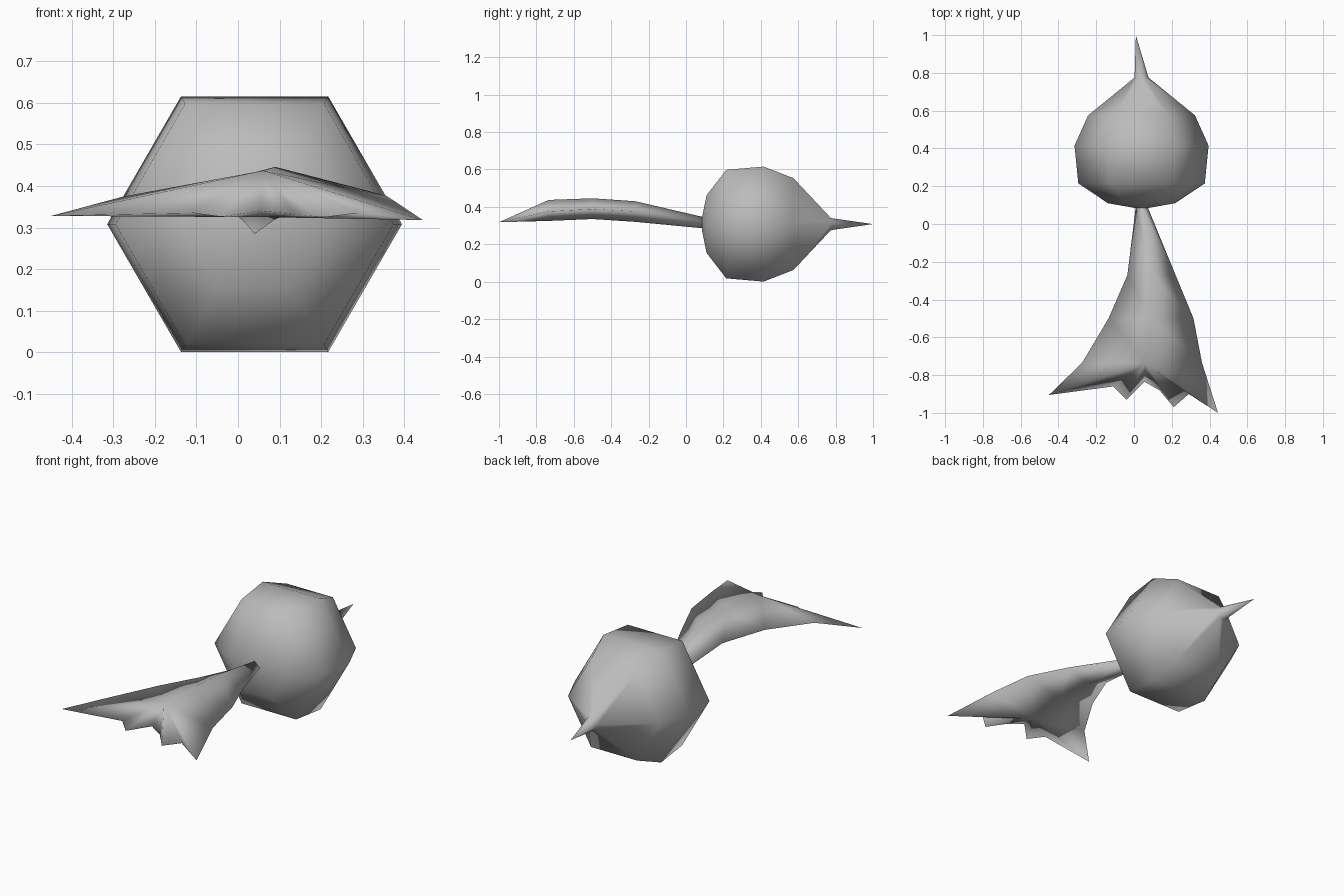
import bpy, bmesh, math

cube = bpy.data.objects.get("Cube")
if cube:
    bpy.data.objects.remove(cube, do_unlink=True)

GREY = (0.5, 0.5, 0.5, 1)
mat = bpy.data.materials.new("plain grey")
mat.use_nodes = True
mat.diffuse_color = GREY
mat.node_tree.nodes["Principled BSDF"].inputs["Base Color"].default_value = GREY


def finish(name, bm):
    bmesh.ops.recalc_face_normals(bm, faces=bm.faces)
    for f in bm.faces:
        f.smooth = True
    mesh = bpy.data.meshes.new(name)
    bm.to_mesh(mesh)
    bm.free()
    mesh.materials.append(mat)
    obj = bpy.data.objects.new(name, mesh)
    bpy.context.collection.objects.link(obj)
    return obj


def loft(bm, rings):
    """Join matching closed rings of points with quads."""
    loops = [[bm.verts.new(p) for p in ring] for ring in rings]
    for a, b in zip(loops, loops[1:]):
        n = len(a)
        for i in range(n):
            j = (i + 1) % n
            bm.faces.new((a[i], a[j], b[j], b[i]))
    return loops


# Six-sided bulb with a back spike
CX, CZ = 0.04, 0.308
profile = [(0.085, 0.037), (0.11, 0.178), (0.215, 0.335),
           (0.415, 0.355), (0.575, 0.283), (0.775, 0.037)]
bm = bmesh.new()
rings = [[(CX + r * math.cos(math.tau * i / 6), y, CZ + r * math.sin(math.tau * i / 6))
          for i in range(6)] for y, r in profile]
loops = loft(bm, rings)
bm.faces.new(loops[0])
tip = bm.verts.new((0.01, 1.0, CZ))
for i in range(6):
    bm.faces.new((loops[-1][i], loops[-1][(i + 1) % 6], tip))
finish("bulb_body", bm)

# Flared fin: stations of y, left x, right x, rim z, ridge x, ridge z, keel z
stations = [(0.095, 0.01, 0.07, 0.315, 0.04, 0.345, 0.285),
            (-0.27, -0.035, 0.22, 0.375, 0.09, 0.43, 0.32),
            (-0.5, -0.135, 0.315, 0.388, 0.09, 0.446, 0.335),
            (-0.735, -0.275, 0.36, 0.375, 0.06, 0.437, 0.325)]
bm = bmesh.new()
loops = loft(bm, [[(lx, y, rim), (rx, y, top), (hx, y, rim), (rx, y, keel)]
                  for y, lx, hx, rim, rx, top, keel in stations])
bm.faces.new(loops[0])
left, ridge, right, keel = loops[-1]

# Ragged front edge of the fin
edge = [bm.verts.new(p) for p in (
    (-0.45, -0.905, 0.328), (-0.11, -0.86, 0.335), (-0.04, -0.93, 0.326),
    (0.055, -0.835, 0.34), (0.135, -0.88, 0.332), (0.21, -0.97, 0.325),
    (0.29, -0.9, 0.335), (0.445, -1.0, 0.318))]
for hub in (ridge, keel):
    bm.faces.new((left, edge[0], hub))
    bm.faces.new((right, edge[-1], hub))
    for a, b in zip(edge, edge[1:]):
        bm.faces.new((a, b, hub))
finish("flared_fin", bm)
